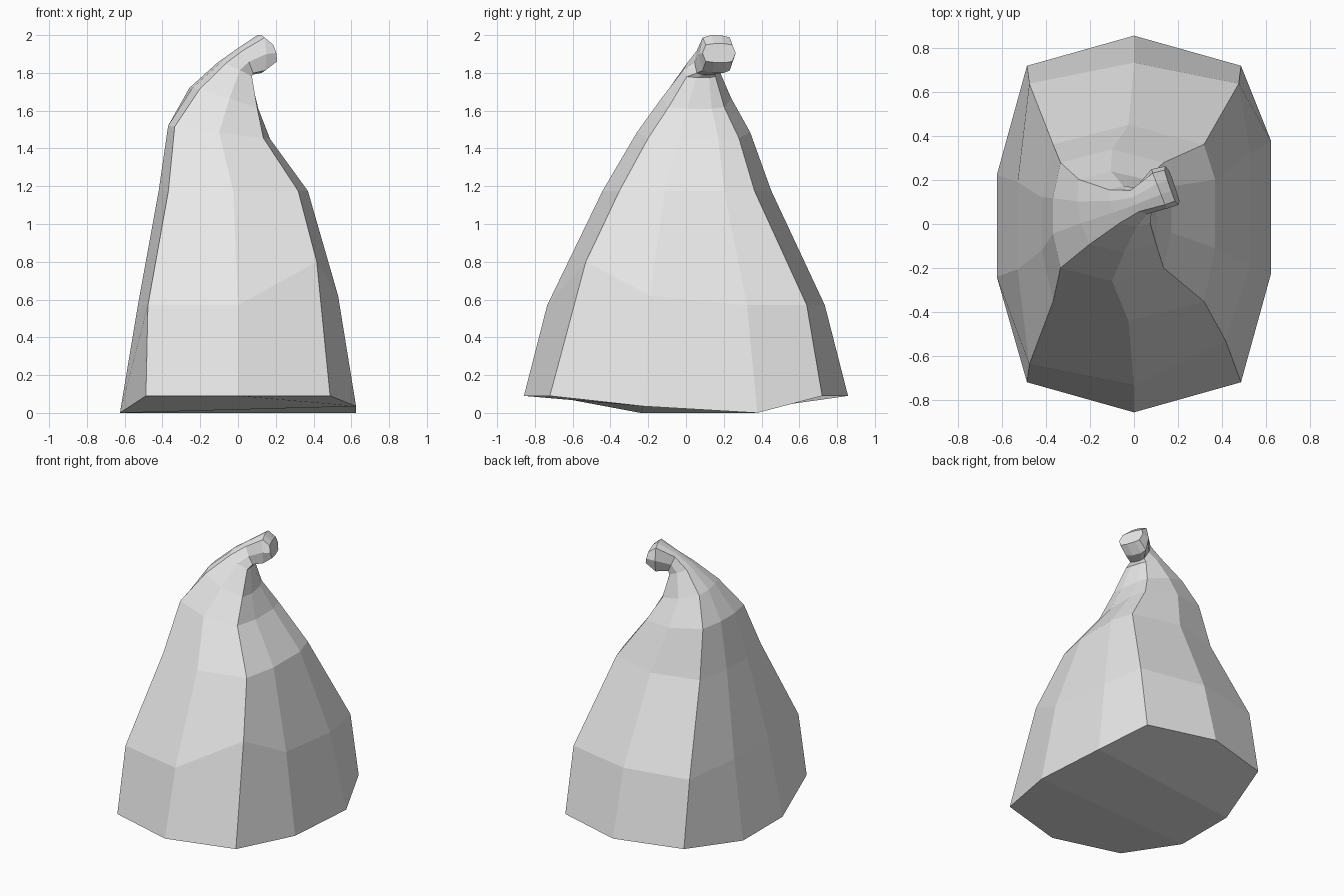
import bpy
import bmesh
from mathutils import Vector

cube = bpy.data.objects.get("Cube")
if cube:
    bpy.data.objects.remove(cube, do_unlink=True)

# Ten-sided cross-section, counter-clockwise from the front.
# "corner" points are scaled by each ring so the section can get squarer.
SECTION = [
    (0, -1, "end"), (1, -1, "corner"), (1, -.26, "side"), (1, .44, "side"),
    (1, 1, "corner"), (0, 1, "end"), (-1, 1, "corner"), (-1, .26, "side"),
    (-1, -.28, "side"), (-1, -1, "corner"),
]
FRONT_LEFT = 1


def ring(centre, width, depth, tilt=0, skew=0, corner=(.87, .8)):
    """One cross-section: tilt drops its left side, skew turns it."""
    points = []
    for u, v, kind in SECTION:
        if kind == "corner":
            u, v = u * corner[0], v * corner[1]
        offset = Vector((width * u + skew * v, depth * v, -tilt * u))
        points.append(Vector(centre) + offset)
    return points


# Body from the base up, bending over into the tied neck
base = ring((0, 0, 0), .625, .858, corner=(.78, .84))
belly = ring((0, 0, .57), .53, .735, corner=(.9, .87))
waist = ring((-.025, .005, 1.175), .395, .447)
shoulder = ring((-.1, .04, 1.485), .27, .3, tilt=.035)
collar = ring((-.075, .055, 1.665), .175, .185, tilt=.055, skew=-.03)
throat = ring((-.02, .08, 1.815), .08, .095, tilt=.04, skew=-.03)
neck = ring((.032, .105, 1.858), .033, .06, tilt=.068, skew=-.025)
knob = ring((.115, .16, 1.9), .002, .09, tilt=.1, skew=-.035)
knob_end = ring((.173, .175, 1.905), .012, .088, tilt=.05, skew=-.03)

# The base turns up at the front and the back
for point, (u, v, kind) in zip(base, SECTION):
    if kind != "side":
        point.z = .09
base[2].z = .035

# Fold on the front left of the belly
belly[FRONT_LEFT] = belly[FRONT_LEFT].lerp(waist[FRONT_LEFT], .38)
belly[FRONT_LEFT + 1].z += .05

# Loft the rings
bm = bmesh.new()
rings = [base, belly, waist, shoulder, collar, throat, neck, knob, knob_end]
loops = [[bm.verts.new(p) for p in points] for points in rings]
count = len(SECTION)
for lower, upper in zip(loops, loops[1:]):
    for i in range(count):
        j = (i + 1) % count
        bm.faces.new((lower[i], lower[j], upper[j], upper[i]))
bm.faces.new(loops[-1])

# Underside: flat middle with a sloping panel at each end
bottom = loops[0]
for panel in ((2, 3, 7, 8), (8, 9, 0, 1, 2), (3, 4, 5, 6, 7)):
    bm.faces.new([bottom[i] for i in panel])
bmesh.ops.recalc_face_normals(bm, faces=bm.faces)

mesh = bpy.data.meshes.new("tied_sack")
bm.to_mesh(mesh)
bm.free()
sack = bpy.data.objects.new("tied_sack", mesh)
bpy.context.collection.objects.link(sack)

# Plain light grey cloth
cloth = bpy.data.materials.new("light_grey")
cloth.use_nodes = True
grey = (.8, .8, .8, 1)
cloth.diffuse_color = grey
cloth.node_tree.nodes["Principled BSDF"].inputs["Base Color"].default_value = grey
mesh.materials.append(cloth)
